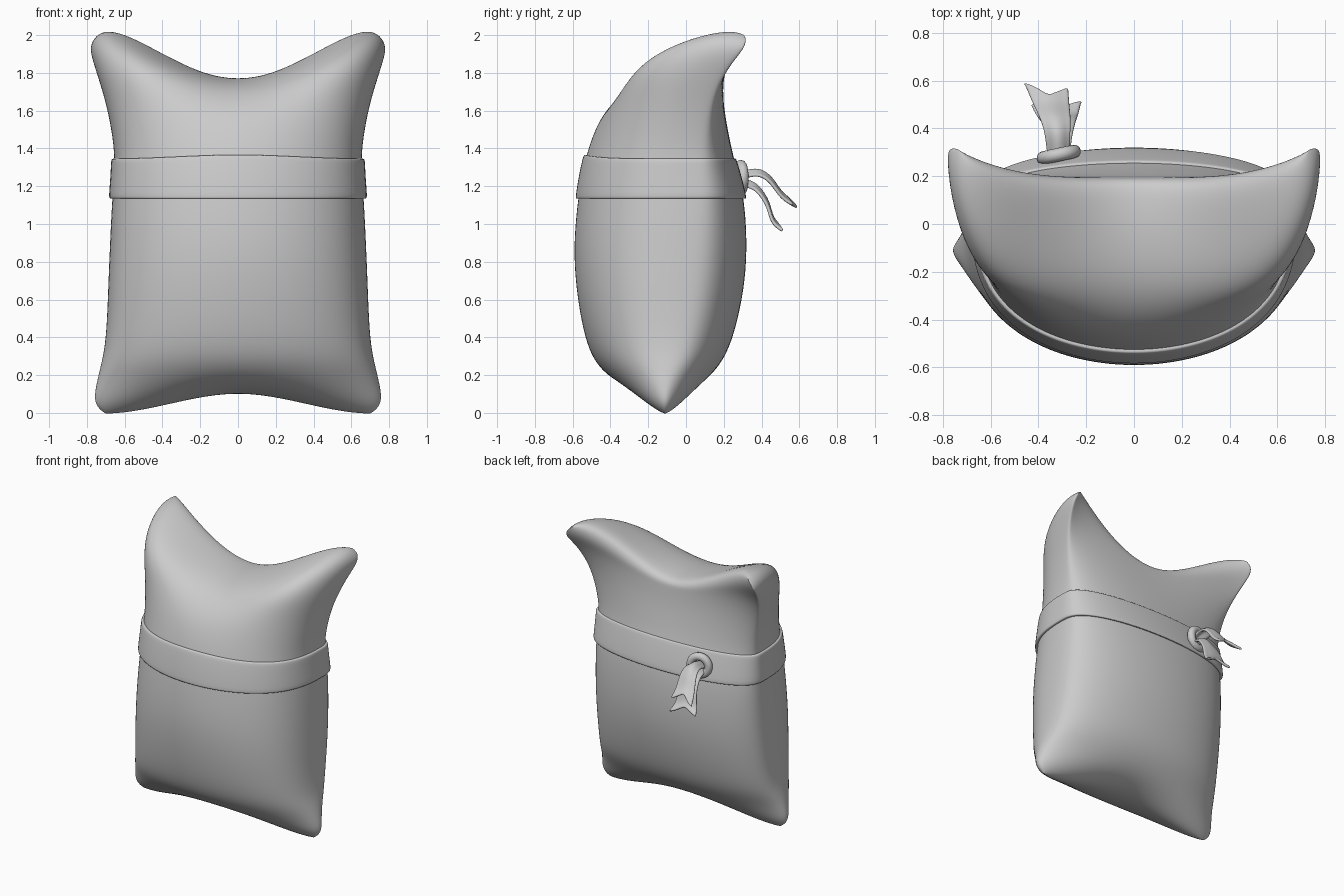
import bpy, bmesh, math
from mathutils import Vector

if "Cube" in bpy.data.objects:
    bpy.data.objects.remove(bpy.data.objects["Cube"])

# Pillow outline: side seam (x, y, z), front and back centre lines (y, z), bottom to top
SEAM = [(.69, -.11, -.01), (.765, -.11, .05), (.742, -.10, .20), (.703, -.05, .38), (.687, 0, .75),
        (.67, .04, 1.12), (.655, .05, 1.36), (.695, .11, 1.61), (.752, .21, 1.80),
        (.79, .325, 1.94), (.72, .315, 2.0)]
FRONT = [(-.11, .10), (-.29, .135), (-.44, .22), (-.535, .39), (-.595, .78), (-.575, 1.12),
         (-.525, 1.38), (-.435, 1.59), (-.275, 1.72), (-.06, 1.765), (.13, 1.76)]
BACK = [(.04, .135), (.16, .23), (.25, .40), (.32, .75), (.31, 1.12), (.25, 1.36),
        (.21, 1.56), (.195, 1.68), (.185, 1.73)]
seam_loop = [Vector(p) for p in SEAM + SEAM[-2:0:-1]]
mid_loop = [Vector((0, y, z)) for y, z in FRONT + BACK[::-1]]


def spline(pts, t, closed=True):
    """Smooth curve through pts at parameter t."""
    n = len(pts)
    i = math.floor(t)
    if not closed:
        i = min(max(i, 0), n - 2)
    f = t - i
    get = (lambda k: pts[k % n]) if closed else (lambda k: pts[min(max(k, 0), n - 1)])
    a, b, c, d = (get(i + k) for k in (-1, 0, 1, 2))
    return 0.5 * (2 * b + (c - a) * f + (2 * a - 5 * b + 4 * c - d) * f * f
                  + (3 * b - a - 3 * c + d) * f ** 3)


def pillow_point(ang, v):
    """Point on the pillow: ang runs across it, v runs around it."""
    s, m = spline(seam_loop, v), spline(mid_loop, v)
    u = math.sin(ang)
    a, c = abs(u), max(math.cos(ang), 0)
    bump = math.exp(-(v - 8.3) ** 2)
    low = math.exp(-(min(v, 20 - v) - 1.3) ** 2)
    k = 1 - c ** (0.73 - .22 * bump + .4 * low)
    # near the top edge the corners are drawn out backwards into horns
    w = math.exp(-((v - 10.8) / 1.4) ** 2)
    k += (a ** 2.7 - k) * w
    if a > 0.9999:
        k = 1
    h = a * a * (3 - 2 * a)
    p = Vector((s.x * u, m.y + (s.y - m.y) * k, m.z + (s.z - m.z) * h))
    if v < 10:  # fullness of the upper front
        g = math.sin(2 * ang) ** 2 * bump
        p.y -= .08 * g
        p.z += .025 * g
    p.z += .19 * a ** 4 * c * math.exp(-((v - 9) / 1.1) ** 2)  # rounded tops of the horns
    return p


def grid_object(name, rows, wrap_rows=False, wrap_cols=False, subsurf=1, thick=0):
    bm = bmesh.new()
    vs = [[bm.verts.new(p) for p in r] for r in rows]
    nr, nc = len(vs), len(vs[0])
    for i in range(nr if wrap_rows else nr - 1):
        for j in range(nc if wrap_cols else nc - 1):
            a, b = vs[i], vs[(i + 1) % nr]
            bm.faces.new((a[j], a[(j + 1) % nc], b[(j + 1) % nc], b[j]))
    bmesh.ops.remove_doubles(bm, verts=bm.verts, dist=1e-5)
    if wrap_rows:  # relax the seams of the closed pillow
        for _ in range(5):
            bmesh.ops.smooth_vert(bm, verts=bm.verts, factor=.5, use_axis_x=True,
                                  use_axis_y=True, use_axis_z=True)
    bmesh.ops.recalc_face_normals(bm, faces=bm.faces)
    for f in bm.faces:
        f.smooth = True
    me = bpy.data.meshes.new(name)
    bm.to_mesh(me)
    bm.free()
    ob = bpy.data.objects.new(name, me)
    bpy.context.collection.objects.link(ob)
    if thick:
        mod = ob.modifiers.new("thickness", 'SOLIDIFY')
        mod.thickness, mod.offset = thick, 0
    if subsurf:
        mod = ob.modifiers.new("smooth", 'SUBSURF')
        mod.levels = mod.render_levels = subsurf
    return ob


# Pillow body
N = 40
angles = [math.pi * (j / N - 0.5) for j in range(N + 1)]
grid_object("pillow_body", [[pillow_point(a, i / 4) for a in angles] for i in range(80)],
            wrap_rows=True)

# Band wrapped around the pillow, with rounded lips
band = []
for v, s in [(5.07, .96), (5.04, 1.01), (5.06, 1.02), (5.12, 1.024), (5.5, 1.026),
             (5.87, 1.028), (5.93, 1.025), (5.95, 1.01), (5.92, .96)]:
    loop = [pillow_point(a, v) for a in angles]
    loop += [pillow_point(a, 20 - v) for a in angles[-2:0:-1]]
    band.append([Vector((p.x * s, (p.y + .13) * (s + .005) - .13, p.z)) for p in loop])
grid_object("band", band, wrap_cols=True)

# Knot ring on the back of the band
bpy.ops.mesh.primitive_torus_add(major_radius=.066, minor_radius=.028, major_segments=32,
                                 minor_segments=12, location=(-.315, .29, 1.245),
                                 rotation=(math.radians(90), 0, math.radians(12)))
knot = bpy.context.object
knot.name = "knot"
bpy.ops.object.shade_smooth()


# Two forked tails hanging out of the knot
def tail(name, path, widths, skew):
    pts = [Vector(p) for p in path]
    n = len(pts) - 1
    rows = []
    for i in range(15):
        row = []
        for j in range(9):
            c = j / 4 - 1
            t = i / 14
            cut = 1 - .16 * (1 - abs(c)) - skew * c * t
            p = spline(pts, n * min(t * cut, 1.1), closed=False)
            w = widths[0] + (widths[1] - widths[0]) * t ** 1.3
            p.x += c * w
            p.z += .016 * math.cos(c * math.pi) * (1 - .4 * t)
            row.append(p)
        rows.append(row)
    grid_object(name, rows, thick=.018)


tail("upper_tail", [(-.315, .27, 1.25), (-.32, .37, 1.272), (-.33, .44, 1.24),
                    (-.35, .51, 1.15), (-.37, .585, 1.10)], (.045, .092), .06)
tail("lower_tail", [(-.315, .27, 1.22), (-.315, .36, 1.20), (-.315, .425, 1.12),
                    (-.32, .46, 1.02), (-.325, .51, .975)], (.045, .11), -.05)
